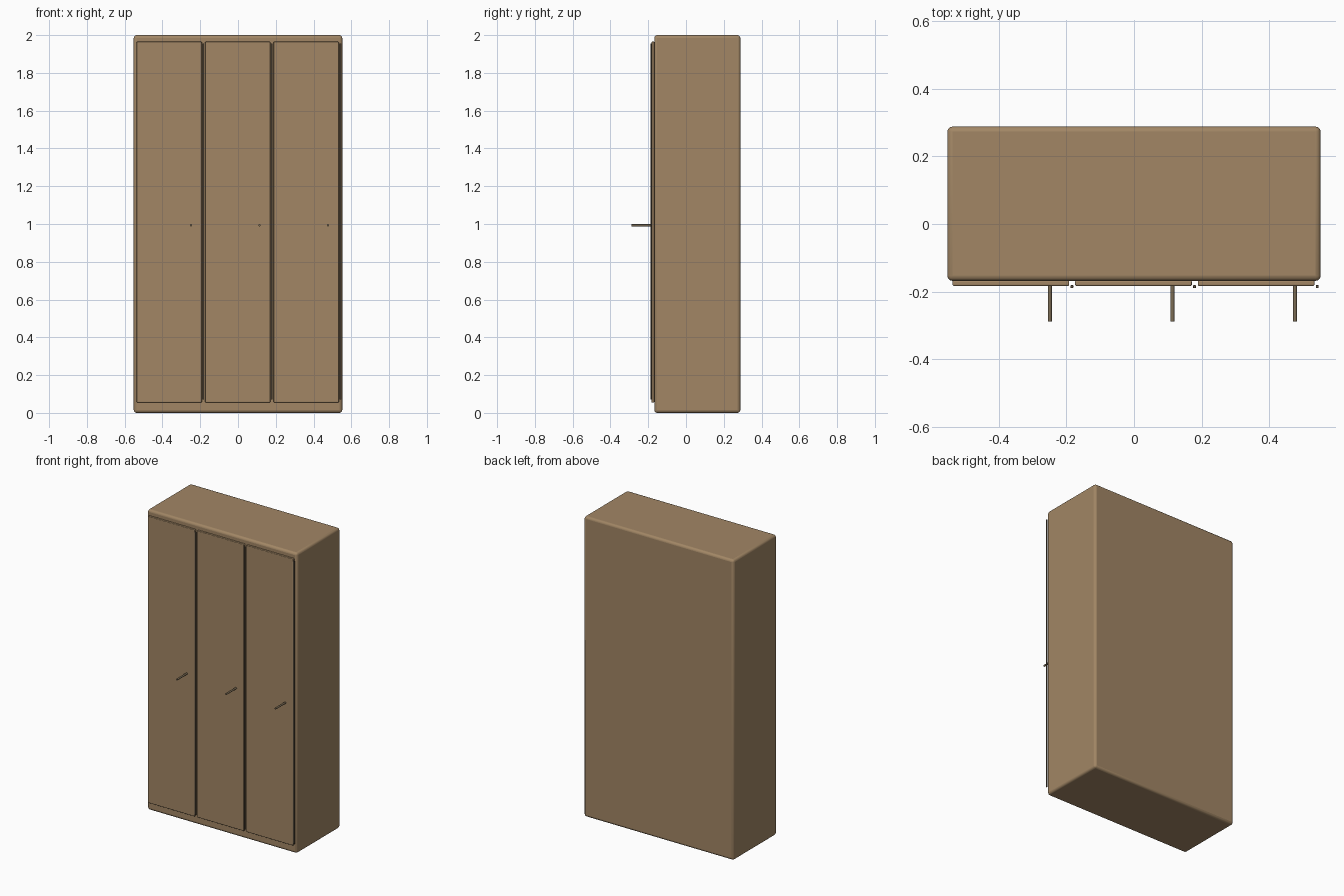
import bpy
import math

if "Cube" in bpy.data.objects:
    bpy.data.objects.remove(bpy.data.objects["Cube"])

wood = bpy.data.materials.new("wood")
wood.diffuse_color = (0.36, 0.24, 0.13, 1)
wood.use_nodes = True
wood.node_tree.nodes["Principled BSDF"].inputs["Base Color"].default_value = wood.diffuse_color
dark = bpy.data.materials.new("dark_metal")
dark.diffuse_color = (0.12, 0.09, 0.06, 1)
dark.use_nodes = True
dark.node_tree.nodes["Principled BSDF"].inputs["Base Color"].default_value = dark.diffuse_color
bronze = bpy.data.materials.new("bronze")
bronze.diffuse_color = (0.2, 0.15, 0.09, 1)
bronze.use_nodes = True
bronze.node_tree.nodes["Principled BSDF"].inputs["Base Color"].default_value = bronze.diffuse_color


def smooth(ob):
    bpy.ops.object.select_all(action='DESELECT')
    ob.select_set(True)
    bpy.context.view_layer.objects.active = ob
    bpy.ops.object.shade_smooth_by_angle(angle=math.radians(35))


def box(name, x, y, z, mat, bevel=0.0):
    """Box from (min, max) ranges with rounded edges."""
    bpy.ops.mesh.primitive_cube_add(size=1, location=[(a + b) / 2 for a, b in (x, y, z)])
    ob = bpy.context.object
    ob.name = name
    ob.scale = [b - a for a, b in (x, y, z)]
    bpy.ops.object.transform_apply(location=False, rotation=False, scale=True)
    ob.data.materials.append(mat)
    if bevel:
        mod = ob.modifiers.new("round", 'BEVEL')
        mod.width = bevel
        mod.segments = 3
        smooth(ob)
    return ob


# Cabinet body
box("body", (-0.552, 0.552), (-0.168, 0.288), (0, 2), wood, 0.015)

for i in range(3):
    x = -0.364 + i * 0.3625
    # Door panel
    box(f"door_{i + 1}", (x - 0.1725, x + 0.1725), (-0.183, -0.167), (0.055, 1.965), wood, 0.004)
    # Dark strip along the door edge
    box(f"edge_strip_{i + 1}", (x + 0.1765, x + 0.1845), (-0.189, -0.181), (0.07, 1.955), dark, 0.001)
    # Rod handle pointing forward
    bpy.ops.mesh.primitive_cylinder_add(vertices=16, radius=0.006, depth=0.106,
                                        location=(x + 0.115, -0.235, 0.993),
                                        rotation=(math.pi / 2, 0, 0))
    handle = bpy.context.object
    handle.name = f"handle_{i + 1}"
    handle.data.materials.append(bronze)
    smooth(handle)
